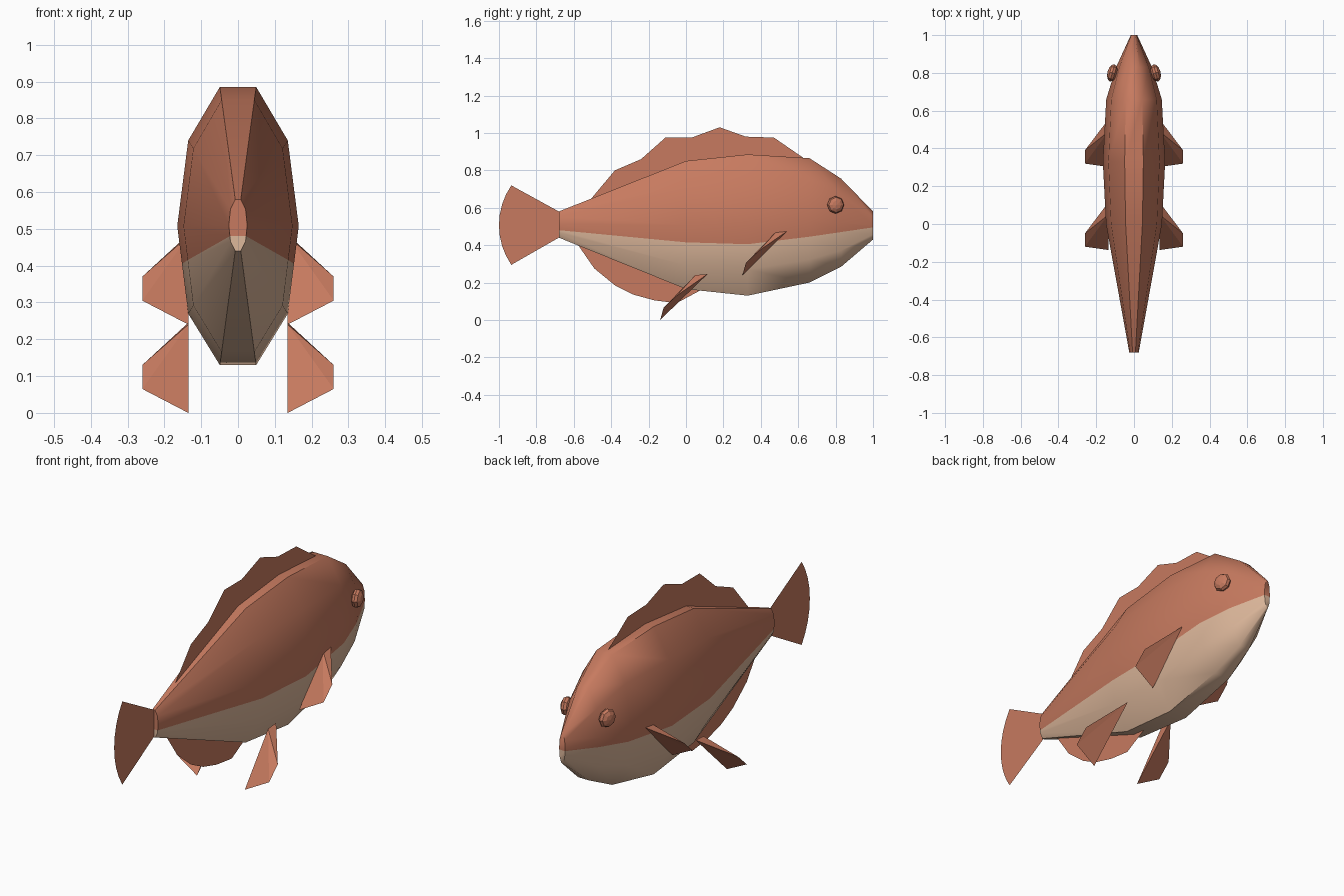
import bpy, bmesh, math
from mathutils import Matrix

if "Cube" in bpy.data.objects:
    bpy.data.objects.remove(bpy.data.objects["Cube"])


def material(name, rgb):
    m = bpy.data.materials.new(name)
    m.diffuse_color = (*rgb, 1)
    m.use_nodes = True
    m.node_tree.nodes["Principled BSDF"].inputs["Base Color"].default_value = m.diffuse_color
    return m


brown = material("copper_brown", (0.57, 0.195, 0.115))
cream = material("belly_cream", (0.73, 0.48, 0.33))


def finish(name, bm, mats, smooth=None):
    bmesh.ops.recalc_face_normals(bm, faces=bm.faces)
    me = bpy.data.meshes.new(name)
    bm.to_mesh(me)
    bm.free()
    for m in mats:
        me.materials.append(m)
    ob = bpy.data.objects.new(name, me)
    bpy.context.collection.objects.link(ob)
    if smooth:
        bpy.ops.object.select_all(action='DESELECT')
        bpy.context.view_layer.objects.active = ob
        ob.select_set(True)
        bpy.ops.object.shade_smooth_by_angle(angle=math.radians(smooth))
    return ob


# Body: stations of (y, bottom z, top z, half width, colour line z)
stations = [(-0.68, 0.44, 0.58, 0.025, 0.48), (0, 0.165, 0.85, 0.148, 0.415),
            (0.33, 0.13, 0.885, 0.165, 0.405), (0.66, 0.20, 0.865, 0.147, 0.445),
            (0.83, 0.285, 0.755, 0.095, 0.47), (1.0, 0.43, 0.58, 0.017, 0.495)]
bm = bmesh.new()
rings = []
for y, lo, hi, w, line in stations:
    c, h = (lo + hi) / 2, (hi - lo) / 2
    low_z = c - 0.63 * h
    line_w = w * (1 - 0.18 * (c - line) / (c - low_z))
    half = [(0.3 * w, hi), (0.82 * w, c + 0.615 * h), (w, c),
            (line_w, line), (0.82 * w, low_z), (0.3 * w, lo)]
    loop = half + [(-x, z) for x, z in reversed(half)]
    rings.append([bm.verts.new((x, y, z)) for x, z in loop])
for a, b in zip(rings, rings[1:]):
    for i in range(12):
        j = (i + 1) % 12
        f = bm.faces.new((a[i], a[j], b[j], b[i]))
        f.material_index = 1 if 3 <= i <= 7 else 0
# Nose and tail-root caps, split at the colour line
for r in (rings[0], rings[-1]):
    bm.faces.new(r[:4] + r[8:])
    bm.faces.new(r[3:9]).material_index = 1
finish("body", bm, [brown, cream], 55)


# Flat fins on the centre plane, outlines in (y, z)
def flat_fin(name, outline):
    bm = bmesh.new()
    bm.faces.new([bm.verts.new((0, y, z)) for y, z in outline])
    finish(name, bm, [brown])


flat_fin("dorsal_fin", [(-0.51, 0.645), (-0.38, 0.80), (-0.24, 0.86), (-0.11, 0.975),
                        (0.03, 0.975), (0.18, 1.03), (0.32, 0.98), (0.47, 0.975),
                        (0.63, 0.865), (0.6, 0.82), (0, 0.81)])
flat_fin("anal_fin", [(-0.58, 0.405), (-0.49, 0.275), (-0.38, 0.185), (-0.28, 0.135),
                      (-0.17, 0.105), (-0.05, 0.09), (0.08, 0.16), (0, 0.2)])
arc = [(-0.625 - 0.375 * math.cos(t), 0.507 + 0.375 * math.sin(t))
       for t in (math.radians(-34.5 + 69 * i / 8) for i in range(9))]
flat_fin("tail_fin", [(-0.68, 0.44)] + arc + [(-0.68, 0.58)])

# Paired side fins: thin folded wedges
fin_points = [(0.135, -0.138, 0.0), (0.26, -0.12, 0.065), (0.26, -0.05, 0.13),
              (0.135, 0.05, 0.24), (0.135, 0.115, 0.245)]
fin_faces = [(0, 1, 3), (1, 2, 3), (2, 4, 3), (0, 3, 4), (0, 4, 1), (1, 4, 2)]
for label, dy, dz in (("pectoral_fin", 0.44, 0.24), ("pelvic_fin", 0, 0)):
    for side, s in (("right", 1), ("left", -1)):
        bm = bmesh.new()
        vs = [bm.verts.new((s * x, y + dy, z + dz)) for x, y, z in fin_points]
        for f in fin_faces:
            bm.faces.new([vs[i] for i in f])
        finish(f"{side}_{label}", bm, [brown])

# Eyes: flattened low-poly spheres
for side, s in (("right", 1), ("left", -1)):
    bm = bmesh.new()
    place = (Matrix.Translation((s * 0.115, 0.8, 0.615))
             @ Matrix.Rotation(s * math.radians(15), 4, 'Z')
             @ Matrix.Diagonal((0.026, 0.047, 0.047, 1))
             @ Matrix.Rotation(math.pi / 2, 4, 'Y'))
    bmesh.ops.create_uvsphere(bm, u_segments=8, v_segments=6, radius=1, matrix=place)
    finish(f"{side}_eye", bm, [brown])
